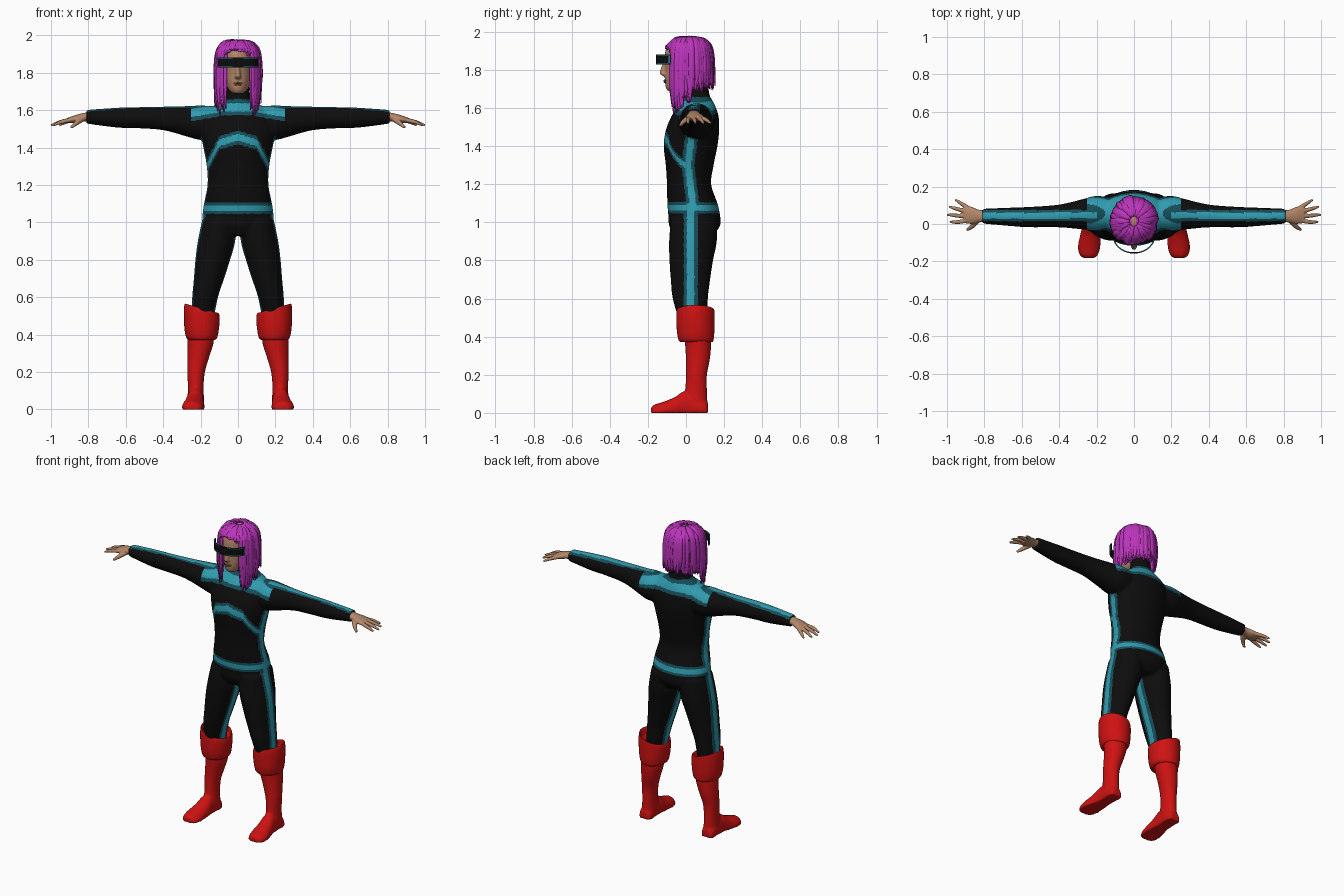
import bpy, bmesh, math, random
from mathutils import Vector as V

random.seed(4)
cube = bpy.data.objects.get("Cube")
if cube:
    bpy.data.objects.remove(cube)


def material(name, rgb):
    m = bpy.data.materials.new(name)
    m.use_nodes = True
    m.diffuse_color = (*rgb, 1)
    m.node_tree.nodes["Principled BSDF"].inputs["Base Color"].default_value = (*rgb, 1)
    return m


BLACK = material("suit black", (.004, .004, .004))
TEAL = material("bright teal", (.03, .33, .43))
DARK = material("dark teal", (.008, .075, .1))
RED = material("boot red", (.62, .006, .006))
SKIN = material("skin", (.45, .24, .14))
LIPS = material("lips", (.25, .09, .06))
HAIR = material("magenta hair", (.5, .035, .5))


def finish(name, bm, mats, rule=None, voxel=0, smooth=6):
    """Turn a bmesh into a shaded object, optionally fused by a voxel remesh."""
    bmesh.ops.recalc_face_normals(bm, faces=bm.faces)
    me = bpy.data.meshes.new(name)
    bm.to_mesh(me)
    bm.free()
    ob = bpy.data.objects.new(name, me)
    bpy.context.collection.objects.link(ob)
    if voxel:
        r = ob.modifiers.new("fuse", 'REMESH')
        r.mode, r.voxel_size = 'VOXEL', voxel
        s = ob.modifiers.new("relax", 'SMOOTH')
        s.factor, s.iterations = .5, smooth
        dg = bpy.context.evaluated_depsgraph_get()
        fused = bpy.data.meshes.new_from_object(ob.evaluated_get(dg))
        ob.modifiers.clear()
        ob.data = me = fused
    me.materials.clear()
    for m in mats:
        me.materials.append(m)
    for p in me.polygons:
        p.use_smooth = True
        p.material_index = rule(p.center, p.normal) if rule else 0
    return ob


def loft(bm, rings, seg=32, steps=5, floor=None):
    """Skin smooth elliptical rings, each given as (centre, half axis, half axis)."""
    ext = [rings[0]] + rings + [rings[-1]]
    dense = []
    for i in range(1, len(ext) - 2):
        for k in range(steps):
            t = k / steps
            dense.append([.5 * (2 * b + (c - a) * t + (2 * a - 5 * b + 4 * c - d) * t * t
                                + (3 * b - a - 3 * c + d) * t ** 3)
                          for a, b, c, d in zip(*ext[i - 1:i + 3])])
    dense.append(rings[-1])
    loops = []
    for c, u, v in dense:
        loop = []
        for k in range(seg):
            a = math.tau * k / seg
            p = c + u * math.cos(a) + v * math.sin(a)
            if floor is not None:
                p.z = max(p.z, floor)
            loop.append(bm.verts.new(p))
        loops.append(loop)
    for lo, hi in zip(loops, loops[1:]):
        for k in range(seg):
            bm.faces.new((lo[k], lo[k - 1], hi[k - 1], hi[k]))
    bm.faces.new(loops[0])
    bm.faces.new(loops[-1][::-1])


def upright(z, xc, rx, yf, yb, tilt=0):
    return V((xc, (yf + yb) / 2, z)), V((rx, 0, tilt)), V((0, (yb - yf) / 2, 0))


def path(bm, pts, widths, flat=1, side=None, seg=8, steps=3):
    """Tapered strand or finger along a path."""
    pts = [V(p) for p in pts]
    rings = []
    for i, p in enumerate(pts):
        t = (pts[min(i + 1, len(pts) - 1)] - pts[max(i - 1, 0)]).normalized()
        u = side or t.cross(V((0, 0, 1))).normalized()
        rings.append((p, u * widths[i], t.cross(u) * widths[i] * flat))
    loft(bm, rings, seg, steps)


# Bodysuit: torso, legs and arms fused into one skin
bm = bmesh.new()
torso = [(.93, .1, -.06, .14), (.98, .18, -.088, .178), (1.03, .19, -.092, .18),
         (1.1, .182, -.098, .165), (1.2, .163, -.1, .132), (1.3, .167, -.106, .145),
         (1.4, .185, -.117, .165), (1.48, .2, -.107, .174), (1.55, .2, -.08, .172),
         (1.6, .165, -.05, .158), (1.635, .105, -.02, .142), (1.665, .07, 0, .125),
         (1.73, .06, 0, .115)]
loft(bm, [upright(z, 0, w, f, b) for z, w, f, b in torso], 48)
leg = [(1.02, .1, .09, -.08, .165), (.9, .115, .1, -.089, .162), (.8, .135, .093, -.087, .142),
       (.7, .155, .081, -.08, .127), (.6, .176, .069, -.07, .115), (.48, .19, .06, -.035, .11)]
arm = [(.08, .055, 1.53, .08, .09), (.2, .055, 1.533, .095, .092), (.27, .052, 1.54, .082, .082),
       (.4, .043, 1.556, .061, .063), (.55, .037, 1.56, .055, .056), (.65, .038, 1.56, .05, .053),
       (.81, .042, 1.565, .04, .037)]
for s in (1, -1):
    loft(bm, [upright(z, s * x, w, f, b) for z, x, w, f, b in leg])
    loft(bm, [(V((s * x, y, z)), V((0, ry, 0)), V((0, 0, rz))) for x, y, z, ry, rz in arm])


def suit_colour(c, n):
    """Teal bands with a dark border: belt, side seams, chevron, yoke and sleeves."""
    x, y, z = abs(c.x), c.y, c.z
    bands = []
    if x < .25 and z > 1:
        bands.append((z - 1.075, .03))
    if abs(n.x) > .45 and z < 1.1:
        bands.append((y - .025, .038))
    if abs(n.x) > .4 and 1.07 < z < 1.5 and x < .24:
        bands.append((y - .01 - .13 * abs(z - 1.3), .034))
    if y < .01 and x < .22 and 1.27 < z < 1.53:
        bands.append((z - 1.455 + .3 * x + 1.6 * max(0, x - .1), .036))
    if x < .25 and z > 1.5:
        bands.append((z - 1.615 + .17 * max(0, x - .07), .043))
    if x > .2 and n.z > .4:
        bands.append((y - .045, .03))
    if any(abs(d) < w * .5 for d, w in bands):
        return 1
    return 2 if any(abs(d) < w for d, w in bands) else 0


finish("bodysuit", bm, [BLACK, TEAL, DARK], suit_colour, .0075)

# Boots, boot cuffs and hands
shaft = [(.46, .2, .075, -.01, .13), (.36, .2, .07, -.005, .132), (.28, .212, .058, 0, .125),
         (.2, .224, .047, 0, .11), (.12, .226, .042, -.005, .11), (.05, .226, .045, -.02, .113)]
foot = [(.116, .228, .03, .05), (.09, .228, .044, .08), (.0, .229, .046, .115),
        (-.06, .234, .054, .082), (-.12, .24, .06, .058), (-.165, .242, .05, .044),
        (-.183, .242, .028, .03)]
cuff = [(.5, .07, 0, .02), (.535, .084, .004, .025), (.537, .092, .008, .024), (.5, .096, .01, .015),
        (.43, .092, .008, 0), (.385, .083, 0, 0), (.372, .07, -.01, 0)]
fingers = [((.895, .018), (.945, .01), (.985, .012)), ((.9, .042), (.95, .045), (1, .05)),
           ((.895, .066), (.945, .08), (.988, .092)), ((.885, .085), (.92, .107), (.955, .13))]
for s, side in ((1, "left"), (-1, "right")):
    bm = bmesh.new()
    loft(bm, [upright(z, s * x, w, f, b) for z, x, w, f, b in shaft])
    loft(bm, [(V((s * x, y, h / 2 - .02)), V((w, 0, 0)), V((0, 0, h / 2 + .02)))
              for y, x, w, h in foot], floor=0)
    finish(side + "_boot", bm, [RED], voxel=.007, smooth=3)

    bm = bmesh.new()
    loft(bm, [upright(z, s * .194, w, -.04 - g, .145 + g / 2, s * t) for z, w, g, t in cuff], 40, 4)
    finish(side + "_boot_cuff", bm, [RED])

    bm = bmesh.new()
    palm = [(.79, .042, 1.566, .032, .027), (.83, .042, 1.562, .034, .022),
            (.87, .046, 1.553, .046, .021), (.91, .05, 1.545, .044, .014)]
    loft(bm, [(V((s * x, y, z)), V((0, a, 0)), V((0, 0, b))) for x, y, z, a, b in palm], 24)
    for a, b, c in fingers:
        path(bm, [(s * a[0], a[1], 1.548), (s * b[0], b[1], 1.537), (s * c[0], c[1], 1.52)],
             [.012, .011, .006])
    path(bm, [(s * .835, .025, 1.553), (s * .865, -.012, 1.53), (s * .893, -.032, 1.507)],
         [.017, .013, .007])
    finish(side + "_hand", bm, [SKIN], voxel=.004, smooth=2)

# Head, nose and lips
bm = bmesh.new()
skull = [(1.69, .028, -.095, -.02), (1.71, .05, -.107, .05), (1.75, .067, -.111, .085),
         (1.8, .075, -.11, .1), (1.86, .08, -.114, .12), (1.92, .075, -.1, .112),
         (1.958, .045, -.05, .08)]
loft(bm, [upright(z, 0, w, f, b) for z, w, f, b in skull])
loft(bm, [upright(z, 0, .052, .0, .1) for z in (1.69, 1.72, 1.78)])
loft(bm, [upright(z, 0, w, f, -.09) for z, w, f in
          ((1.765, .012, -.115), (1.778, .019, -.136), (1.79, .014, -.138), (1.85, .009, -.118))], 16)
finish("head", bm, [SKIN], voxel=.005, smooth=3)
bm = bmesh.new()
for z in (1.736, 1.745):
    path(bm, [(-.025, -.103, z), (0, -.113, z), (.025, -.103, z)], [.001, .005, .001])
finish("lips", bm, [LIPS])

# Hair cap, closed at the back and cut away over the face
bm = bmesh.new()
bmesh.ops.create_uvsphere(bm, u_segments=32, v_segments=24, radius=1)
for v in bm.verts:
    v.co = V((v.co.x * .108, .02 + v.co.y * .118, 1.84 + v.co.z * (.127 if v.co.z > 0 else .16)))
face_opening = [v for v in bm.verts if v.co.z < 1.71 or (v.co.y < -.02 and v.co.z < 1.91)]
bmesh.ops.delete(bm, geom=face_opening, context='VERTS')
finish("hair_cap", bm, [HAIR, SKIN], lambda c, n: int(abs(c.x) < .012 and c.z > 1.94 and c.y < .05))

# Hair strands draped from the parting
bm = bmesh.new()
count = 54
for layer in (0, 1):
    for i in range(count):
        a = math.tau * (i + layer * .5) / count
        c, s = math.cos(a), math.sin(a)
        jit = random.uniform(-.018, .018)
        fat = random.uniform(.012, .018)
        if s < -.8:
            end = 1.9 + jit * .5 + .02 * (abs(c) < .35)
        elif s < -.28:
            end = 1.585 + jit * 1.5
        elif s < .1:
            end = 1.64 + jit * 1.5
        else:
            end = 1.69 + jit + .02 * s
        grow = random.uniform(.97, 1.05) - .05 * layer
        rx, ry = .118 * grow, .124 * grow
        spot = lambda r, z: (c * r * rx, .015 + s * r * ry, z)
        top = 1.968 + random.uniform(-.006, .008)
        pts = [spot(.22, top), spot(.62, top - .012), spot(.9, 1.925)]
        if s >= -.8:
            pts += [spot(1, 1.86), spot(1.02, (1.86 + end) / 2)]
        tip = .93 if s < -.28 else random.uniform(.96, 1.08)
        pts.append(spot(tip if s >= -.8 else 1, end))
        widths = [fat * .5] + [fat] * (len(pts) - 2) + [.003]
        path(bm, pts, widths, .5, V((-s, c, 0)), 8, 3)
finish("hair_strands", bm, [HAIR])

# Wraparound visor with a teal rim
bm = bmesh.new()
rows = (1.828, 1.836, 1.874, 1.882)
cols = []
for i in range(33):
    a = math.radians(-90 + (i - 16) / 16 * 78)
    cols.append([bm.verts.new((.113 * math.cos(a), -.065 + .093 * math.sin(a), z)) for z in rows])
for p, q in zip(cols, cols[1:]):
    for k in range(3):
        bm.faces.new((p[k], q[k], q[k + 1], p[k + 1]))
bmesh.ops.recalc_face_normals(bm, faces=bm.faces)
bmesh.ops.solidify(bm, geom=bm.faces[:], thickness=.007)
finish("visor", bm, [BLACK, DARK, TEAL],
       lambda c, n: 2 if abs(c.x) > .108 and abs(c.z - 1.855) < .02
       else int(abs(c.x) > .03 and abs(c.z - 1.855) > .02))

# Keep hard edges crisp on the visor
bpy.ops.object.select_all(action='DESELECT')
visor = bpy.data.objects["visor"]
visor.select_set(True)
bpy.context.view_layer.objects.active = visor
bpy.ops.object.shade_smooth_by_angle()
